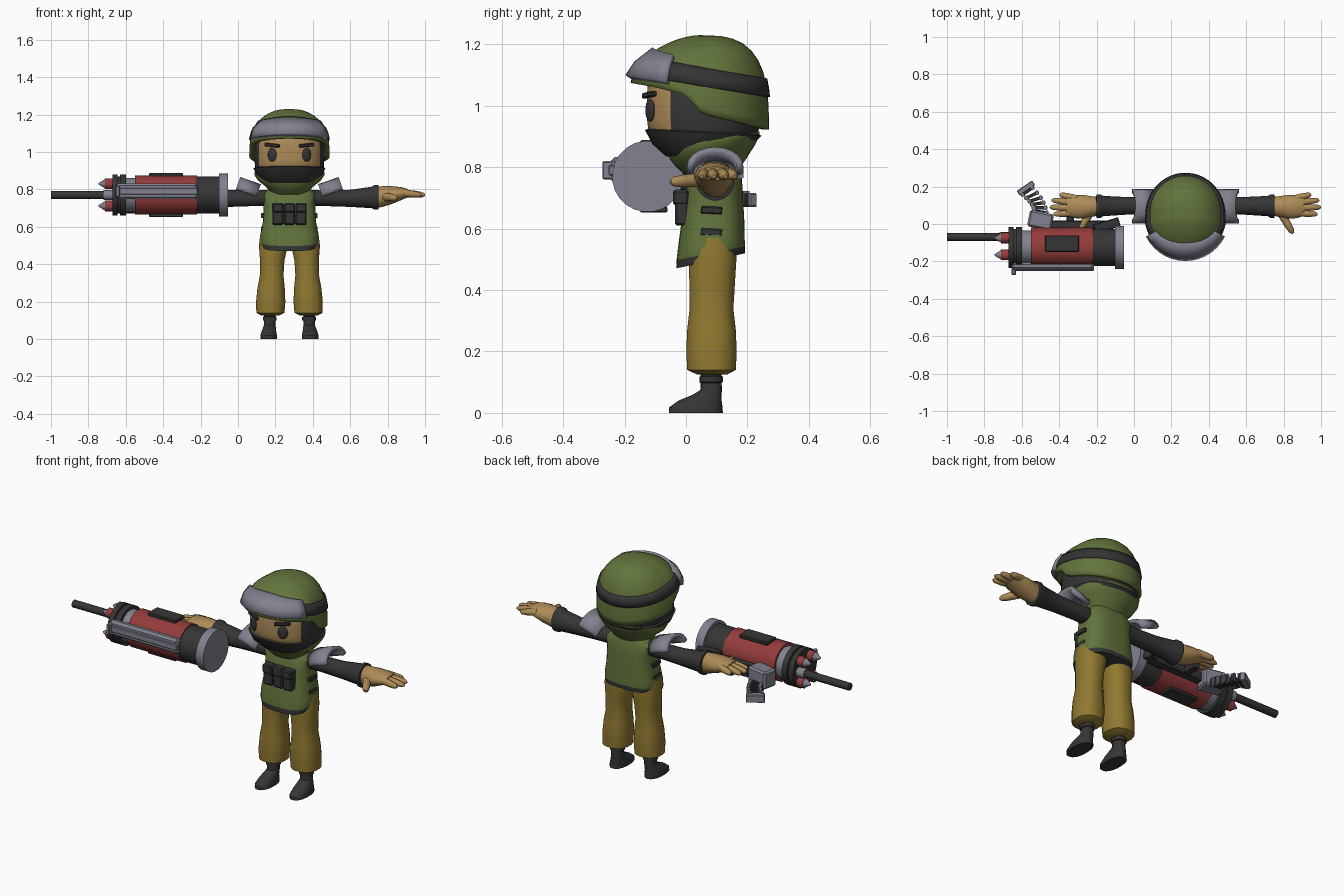
import bpy, bmesh, math
from mathutils import Matrix, Vector

if "Cube" in bpy.data.objects:
    bpy.data.objects.remove(bpy.data.objects["Cube"])

CX = 0.275  # centre line of the figure


def paint(name, rgb):
    m = bpy.data.materials.new(name)
    m.diffuse_color = [(c / 255) ** 2.2 for c in rgb] + [1]
    m.use_nodes = True
    m.node_tree.nodes["Principled BSDF"].inputs["Base Color"].default_value = m.diffuse_color
    return m


GREEN = paint("olive green", (98, 115, 62))
KHAKI = paint("khaki", (143, 120, 52))
SKIN = paint("skin tan", (172, 138, 88))
DARK = paint("charcoal", (56, 56, 57))
GREY = paint("steel grey", (128, 129, 142))
RED = paint("dull red", (148, 62, 62))


def finish(bm, name, mats, x=0.0, mirror=False, solid=0.0, rule=None, angle=40):
    """Turn a bmesh into a named object with materials and shading."""
    bmesh.ops.recalc_face_normals(bm, faces=bm.faces)
    if rule:
        for f in bm.faces:
            f.material_index = rule(f.calc_center_median())
    me = bpy.data.meshes.new(name)
    bm.to_mesh(me)
    bm.free()
    ob = bpy.data.objects.new(name, me)
    bpy.context.collection.objects.link(ob)
    for m in mats if isinstance(mats, (list, tuple)) else [mats]:
        me.materials.append(m)
    ob.location.x = x
    bpy.ops.object.select_all(action='DESELECT')
    ob.select_set(True)
    bpy.context.view_layer.objects.active = ob
    bpy.ops.object.shade_smooth_by_angle(angle=math.radians(angle))
    if solid:
        mod = ob.modifiers.new("thickness", 'SOLIDIFY')
        mod.thickness, mod.offset = solid, -1
    if mirror:
        ob.modifiers.new("mirror", 'MIRROR')
    return ob


def loft(name, mats, rings, axis='z', n=24, p=2.0, cap=True, **kw):
    """Skin rings (t, centre u, centre v, radius u, radius v, tilt) along z or x."""
    bm = bmesh.new()
    rows = []
    for t, cu, cv, ru, rv, *tilt in rings:
        k = tilt[0] if tilt else 0
        row = []
        for i in range(n):
            a = 2 * math.pi * (i + 0.5) / n
            c, s = math.cos(a), math.sin(a)
            u = math.copysign(abs(c) ** (2 / p), c) * ru
            v = math.copysign(abs(s) ** (2 / p), s) * rv
            w = t + k * v
            row.append(bm.verts.new((cu + u, cv + v, w) if axis == 'z' else (w, cu + u, cv + v)))
        rows.append(row)
    for r0, r1 in zip(rows, rows[1:]):
        for i in range(n):
            j = (i + 1) % n
            bm.faces.new((r0[i], r0[j], r1[j], r1[i]))
    if cap:
        bm.faces.new(rows[0][::-1])
        bm.faces.new(rows[-1])
    return finish(bm, name, mats, **kw)


def box(name, mat, loc, size, rot=(0, 0, 0), bevel=0.004, **kw):
    bm = bmesh.new()
    bmesh.ops.create_cube(bm, size=1, matrix=Matrix.Diagonal((*size, 1)))
    if bevel:
        bmesh.ops.bevel(bm, geom=bm.edges[:], offset=bevel, segments=1, affect='EDGES')
    R = Matrix.Rotation(rot[2], 4, 'Z') @ Matrix.Rotation(rot[1], 4, 'Y') @ Matrix.Rotation(rot[0], 4, 'X')
    bm.transform(Matrix.Translation(loc) @ R)
    return finish(bm, name, mat, angle=25, **kw)


def ball(name, mat, loc, size, yaw=0.0, **kw):
    bm = bmesh.new()
    bmesh.ops.create_uvsphere(bm, u_segments=16, v_segments=10, radius=1)
    bm.transform(Matrix.Translation(loc) @ Matrix.Rotation(yaw, 4, 'Z') @ Matrix.Diagonal((*size, 1)))
    return finish(bm, name, mat, **kw)


def finger(name, a, b, r):
    """Tapered round-ended digit from a to b."""
    a, b = Vector(a), Vector(b)
    q = (b - a).to_track_quat('Z', 'Y').to_matrix().to_4x4()
    ob = loft(name, SKIN, [(0, 0, 0, r, r), (.6 * (b - a).length, 0, 0, r * .9, r * .9),
              (.9 * (b - a).length, 0, 0, r * .7, r * .7), ((b - a).length, 0, 0, r * .3, r * .3)],
              n=10, x=CX, mirror=True)
    ob.data.transform(Matrix.Translation(a) @ q)


# ---------- helmet: dome with a stepped, slanted rim ----------
RIM = [(-.2, 1.078), (-.1, 1.06), (0, 1.035), (.05, .975), (.28, .92)]


def rim_z(y):
    for (y0, z0), (y1, z1) in zip(RIM, RIM[1:]):
        if y <= y1:
            return z0 + (z1 - z0) * (y - y0) / (y1 - y0)
    return RIM[-1][1]


def dome(a, s, off=0.0):
    p = 2.35 + 0.65 * math.sin(a)
    r = max(0.0, 1 - s ** p) ** (1 / p)
    z0 = rim_z(.045 + .225 * math.sin(a))
    return Vector(((.215 * r + off) * math.cos(a), .045 + (.225 * r + off) * math.sin(a), z0 + (1.23 - z0) * s))


def dome_strip(name, mat, rows, a0, a1, n, off, solid):
    """Patch that follows the dome; each row gives a height s for an angle."""
    bm = bmesh.new()
    grid = [[bm.verts.new(dome(a, row(a), off))
             for a in (math.radians(a0 + (a1 - a0) * i / n) for i in range(n + 1))] for row in rows]
    for r0, r1 in zip(grid, grid[1:]):
        for i in range(n):
            bm.faces.new((r0[i], r0[i + 1], r1[i + 1], r1[i]))
    bmesh.ops.remove_doubles(bm, verts=bm.verts, dist=1e-5)
    return finish(bm, name, mat, x=CX, solid=solid)


def level(front, slope, dz):
    """Row at a height that slopes down towards the back."""
    def row(a):
        y = .045 + .21 * math.sin(a)
        z0 = rim_z(.045 + .225 * math.sin(a))
        return max(0.01, (front - slope * (y + .04) + dz - z0) / (1.23 - z0))
    return row


steps = [0, .1, .22, .36, .5, .62, .73, .83, .91, .96, .99, 1]
dome_strip("helmet", GREEN, [lambda a, s=s: s for s in steps], 0, 360, 48, 0, .02)
dome_strip("helmet_band", DARK, [level(1.112, .18, d) for d in (-.03, 0, .03)], -45, 225, 40, .007, .02)
dome_strip("goggles", GREY, [level(1.12, .2, d) for d in (-.045, 0, .045)], 207, 333, 14, .024, .024)

# ---------- head: skin face opening in a dark hood ----------
loft("head", [DARK, SKIN],
     [(.80, 0, .07, .09, .09), (.84, 0, .06, .14, .12), (.88, 0, .058, .172, .155), (.92, 0, .057, .185, .18),
      (.96, 0, .057, .187, .185), (1.02, 0, .057, .187, .185), (1.08, 0, .055, .18, .18), (1.13, 0, .05, .15, .15)],
     n=40, p=2.4, x=CX, rule=lambda c: int(c.y < -.045 and c.z > .92 and abs(c.x) < .165))
loft("face_mask", DARK, [(.835, 0, .05, .13, .115), (.875, 0, .055, .175, .165), (.912, 0, .056, .192, .19, -.05),
                         (.918, 0, .057, .18, .175, -.05)], n=40, p=2.4, x=CX)
ball("eye", DARK, (.093, -.117, .985), (.027, .01, .037), .5, x=CX, mirror=True)
box("eyebrow", DARK, (.092, -.12, 1.036), (.085, .018, .018), (0, -.1, .42), x=CX, mirror=True)
loft("collar", GREEN, [(.78, 0, .085, .10, .085, .1), (.815, 0, .085, .125, .115, .15), (.85, 0, .087, .168, .14, .18),
                       (.878, 0, .09, .187, .15, .18), (.89, 0, .09, .187, .15, .18), (.89, 0, .09, .165, .13, .18)],
     n=32, p=2.2, x=CX)

# ---------- torso ----------
loft("vest", [GREEN, DARK],
     [(.495, 0, .08, .145, .112, .22), (.52, 0, .081, .155, .112, .2), (.56, 0, .083, .155, .108, .1),
      (.63, 0, .088, .142, .102), (.72, 0, .092, .138, .093), (.77, 0, .094, .145, .088), (.805, 0, .095, .11, .075)],
     n=32, p=2.8, x=CX, rule=lambda c: int(c.z < .507 + .21 * (c.y - .08) + .012))
for z in (.66, .588):
    box("side_strap", DARK, (.138, .083, z), (.026, .07, .024), (-.05, 0, 0), x=CX, mirror=True)
for x in (-.062, 0, .062):
    box("pouch", DARK, (x, -.014, .665), (.058, .045, .11), bevel=.007, x=CX)
    box("pouch_flap", DARK, (x, -.017, .702), (.061, .052, .05), bevel=.007, x=CX)

# ---------- legs and boots ----------
loft("trouser_leg", KHAKI,
     [(.125, .103, .085, .045, .05), (.14, .102, .083, .076, .08), (.2, .1, .083, .079, .083), (.27, .098, .083, .074, .08),
      (.34, .095, .083, .064, .072), (.42, .092, .085, .066, .075), (.5, .086, .087, .078, .078), (.57, .08, .088, .075, .075)],
     n=20, p=2.3, x=CX, mirror=True)
loft("boot", DARK,
     [(0, .111, .032, .045, .088), (.018, .111, .032, .045, .087), (.04, .11, .046, .04, .07), (.06, .107, .07, .035, .046),
      (.075, .106, .082, .031, .035), (.098, .105, .082, .031, .034), (.1, .105, .082, .037, .038),
      (.118, .105, .082, .037, .038), (.12, .105, .082, .031, .034), (.15, .105, .082, .031, .034)],
     n=18, p=2.3, x=CX, mirror=True)

# ---------- arms ----------
loft("sleeve", DARK,
     [(.08, .095, .755, .05, .045), (.2, .096, .752, .046, .042), (.32, .097, .752, .048, .046), (.44, .096, .757, .055, .058),
      (.455, .095, .758, .064, .067), (.475, .095, .758, .064, .067), (.478, .095, .758, .05, .05)],
     axis='x', n=20, x=CX, mirror=True)
loft("palm", SKIN,
     [(.465, .095, .758, .05, .058), (.5, .093, .762, .056, .055), (.55, .092, .77, .065, .047), (.6, .093, .778, .062, .034),
      (.635, .095, .78, .05, .022)], axis='x', n=18, x=CX, mirror=True)
for i, (y0, d1, y1) in enumerate([(.135, .672, .158), (.112, .715, .128), (.085, .725, .09), (.06, .705, .052)]):
    finger("finger_%d" % (i + 1), (.58, y0, .783), (d1, y1, .77), .02)
finger("thumb", (.51, .06, .76), (.575, -.05, .752), .023)

# arched shoulder plates, rising outwards
bm = bmesh.new()
arc = []
for i in range(11):
    a = math.pi * i / 10
    y, h = .095 + .092 * math.cos(a), math.sin(a)
    arc.append([bm.verts.new((d - .022 * h, y, z + .063 * h)) for d, z in ((.175, .765), (.285, .803))])
for p0, p1 in zip(arc, arc[1:]):
    bm.faces.new((p0[0], p0[1], p1[1], p1[0]))
finish(bm, "shoulder_plate", GREY, x=CX, mirror=True, solid=.022)

# ---------- rotary launcher, lying along x ----------
GY, GZ = -.125, .77


def drum(name, mat, x0, x1, r, y=GY, z=GZ, r1=None, n=24):
    r1 = r if r1 is None else r1
    return loft(name, mat, [(x0, y, z, r, r), (x1, y, z, r1, r1)], axis='x', n=n)


drum("end_disc", GREY, -.102, -.053, .116)
drum("rear_drum", DARK, -.225, -.1, .1)
drum("red_body", RED, -.55, -.22, .106)
drum("neck", GREY, -.605, -.545, .092)
drum("front_ring_rear", DARK, -.632, -.6, .11)
drum("front_ring_groove", DARK, -.645, -.63, .1)
drum("front_ring", DARK, -.672, -.643, .11)
drum("barrel", DARK, -1.0, -.66, .021, -.07, n=16)
drum("barrel_collar", GREY, -.72, -.67, .028, -.07, n=16)
for y in (-.165, -.075):
    for z in (.83, .712):
        drum("rocket_body", RED, -.71, -.66, .029, y, z, n=14)
        drum("rocket_tip", GREY, -.745, -.705, .004, y, z, r1=.029, n=14)
for z in (GZ + .108, GZ - .108):
    box("body_plate", DARK, (-.385, -.105, z), (.18, .088, .02))

# front rail with end block
box("rail", GREY, (-.435, -.225, .79), (.44, .04, .085), bevel=.012)
box("rail_ridge", GREY, (-.43, -.242, .79), (.43, .02, .035))
box("rail_end", GREY, (-.643, -.235, .79), (.022, .075, .06))

# rear grip, stock wedge and feed bracket
box("rear_bar", DARK, (-.3, -.005, .745), (.38, .045, .05))
box("stock_wedge", DARK, (-.145, -.008, .755), (.14, .05, .06), (0, 0, .3))
box("hand_grip", DARK, (-.34, .045, .74), (.04, .1, .035))
box("feed_bracket", GREY, (-.5, .02, .735), (.13, .09, .1), (0, 0, -.2), bevel=.01)

# curved ammunition belt with metal end
for i in range(6):
    t = i / 5
    yaw = -.15 + .75 * t
    x, y = -.5 - .015 * t - .055 * t * t, .065 + .11 * t
    box("belt_link", DARK, (x, y, .7 - .005 * t), (.085, .017, .04), (0, 0, -yaw * -1), bevel=.003)
    for k in (-.032, .032):
        box("belt_clip", GREY, (x + k * math.cos(yaw), y + k * math.sin(yaw), .7), (.014, .024, .046), (0, 0, yaw), bevel=0)
box("belt_end", GREY, (-.578, .192, .693), (.1, .03, .045), (0, 0, .6))
